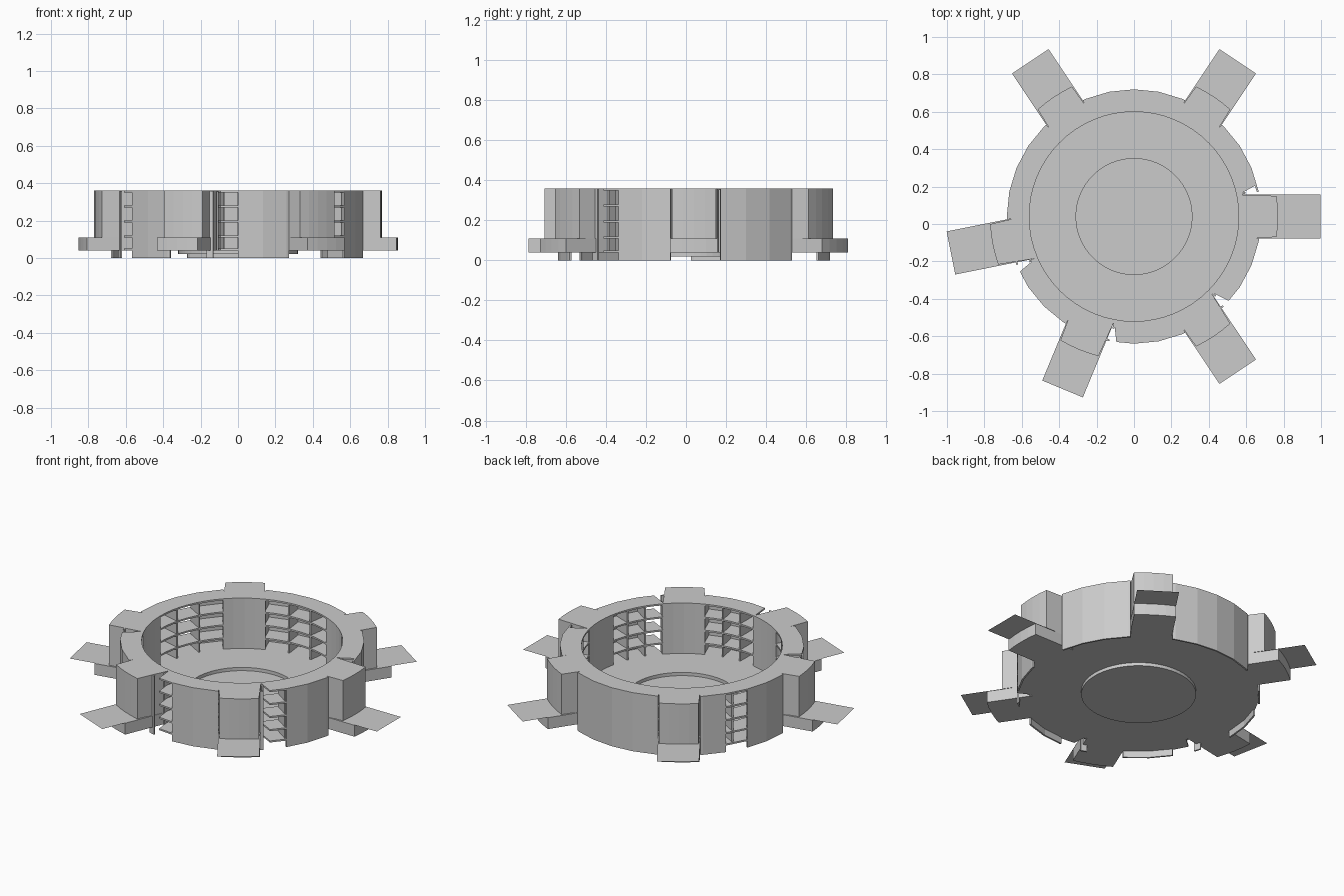
import bpy, bmesh
from math import radians, sin, cos, asin

if "Cube" in bpy.data.objects:
    bpy.data.objects.remove(bpy.data.objects["Cube"])

CY = 0.04                                   # ring centre sits slightly behind the origin
R_IN, R_OUT = 0.56, 0.68
TOP, FLOOR = 0.36, 0.04
FACET = 11.25
ARMS = [0, 56.25, 123.75, 191.25, 247.5, 303.75]
NOTCHED = {0, 191.25, 247.5, 303.75}        # arms followed by a wedge gap in the ring


def polar(r, a):
    return (r * cos(radians(a)), CY + r * sin(radians(a)))


def faceted(r, a):
    """Radius of a 32-sided polygon at angle a."""
    return r * cos(radians(FACET / 2)) / cos(radians(a % FACET - FACET / 2))


def make(name, bm):
    bmesh.ops.recalc_face_normals(bm, faces=bm.faces)
    me = bpy.data.meshes.new(name)
    bm.to_mesh(me)
    bm.free()
    ob = bpy.data.objects.new(name, me)
    bpy.context.collection.objects.link(ob)
    return ob


def strip_prism(bm, inner, outer, z0, z1):
    """Solid between two matching rows of plan points."""
    rows = []
    for p, q in zip(inner, outer):
        rows.append([bm.verts.new((*p, z0)), bm.verts.new((*q, z0)),
                     bm.verts.new((*q, z1)), bm.verts.new((*p, z1))])
    for a, b in zip(rows, rows[1:]):
        for i in range(4):
            j = (i + 1) % 4
            bm.faces.new((a[i], a[j], b[j], b[i]))
    bm.faces.new(rows[0])
    bm.faces.new(rows[-1][::-1])


def arc_block(bm, r0, r1, a0, a1, z0, z1, a0_out=None):
    step = FACET / 2
    angs = [a0] + [k * step for k in range(200) if a0 + 0.1 < k * step < a1 - 0.1] + [a1]
    outs = list(angs)
    if a0_out is not None:
        outs = [a0_out] + [max(a, a0_out + 0.2) for a in angs[1:]]
    strip_prism(bm, [polar(r0 if r0 < 0.6 else faceted(r0, a), a) for a in angs],
                [polar(faceted(r1, a), a) for a in outs], z0, z1)


# Floor dish with a sunken round centre
bm = bmesh.new()
prof = [(0, .03), (.31, .03), (.31, .05), (.565, .05),
        (.565, .04), (.32, .04), (.32, .02), (0, .02)]
verts = [bm.verts.new((r, CY, z)) for r, z in prof]
edges = [bm.edges.new(e) for e in zip(verts, verts[1:])]
bmesh.ops.spin(bm, geom=verts + edges, cent=(0, CY, 0), axis=(0, 0, 1),
               angle=radians(360), steps=64, use_duplicate=False)
bmesh.ops.remove_doubles(bm, verts=bm.verts, dist=1e-4)
make("floor_dish", bm)

# Shelf bays between neighbouring arms
shelves, dividers = bmesh.new(), bmesh.new()
for i, a in enumerate(ARMS):
    nxt = ARMS[i + 1] if i < 5 else 360
    start = a + (11.4 if a in NOTCHED else 10)
    end = nxt - 10
    for k in range(5):
        z = TOP - 0.08 * k
        z0, z1 = (z - 0.01, z) if k < 4 else (z, z + 0.01)
        arc_block(shelves, R_IN, R_OUT, start, end, z0, z1,
                  a + 14.5 if a in NOTCHED else None)
    # three columns per bay
    b0, b1 = a + 11.25, nxt - 11.25
    for k in range(4):
        c = b0 + (b1 - b0) * k / 3
        if k == 0 and a in NOTCHED:
            c += 0.8
        d = 0.45
        r = R_OUT - 0.012 if k else R_IN + 0.05
        strip_prism(dividers, [polar(R_IN + .002, c - d), polar(R_IN + .002, c + d)],
                    [polar(r, c - d), polar(r, c + d)], FLOOR, TOP - 0.005)
make("shelf_boards", shelves)
make("shelf_dividers", dividers)

# Outer wall panels, with open doorways and the slim posts beside them
bm = bmesh.new()
panels = [(11.25, 46.25), (66.25, 113.75), (133.75, 146.25), (157.5, 181.25),
          (213.75, 237.5), (270, 293.75), (326.25, 350),
          (199, 202.5), (255.5, 258.75), (311.5, 315)]
for a0, a1 in panels:
    arc_block(bm, R_OUT - 0.01, R_OUT, a0, a1, 0, TOP - 0.001)
make("outer_wall", bm)


def arm_block(bm, ang, r0, r1, w0, w1, z0, z1):
    """Radial block whose two ends follow the ring curve."""
    n = 4
    rows = []
    for r, w in ((r0, w0), (r1, w1)):
        h = math_deg(asin(w / r))
        rows.append([polar(r, ang - h + 2 * h * k / n) for k in range(n + 1)])
    strip_prism(bm, rows[0], rows[1], z0, z1)


def math_deg(x):
    return x / radians(1)


# Six radial arms: tower, low foot and a thin flap on top of the foot
for i, a in enumerate(ARMS, 1):
    bm = bmesh.new()
    arm_block(bm, a, R_IN, 0.77, 0.1175, 0.110, FLOOR, TOP)
    make(f"arm_tower_{i}", bm)

    bm = bmesh.new()
    arm_block(bm, a, R_IN + 0.002, 0.855, 0.1175, 0.1175, FLOOR, 0.11)
    make(f"arm_foot_{i}", bm)

    bm = bmesh.new()
    c, s = cos(radians(a)), sin(radians(a))
    quad = [(0.70, -.1175), (0.998, -.1175), (0.998, .1175), (0.70, .1175)]
    bm.faces.new([bm.verts.new((x * c - y * s, CY + x * s + y * c, 0.112)) for x, y in quad])
    make(f"arm_flap_{i}", bm)
